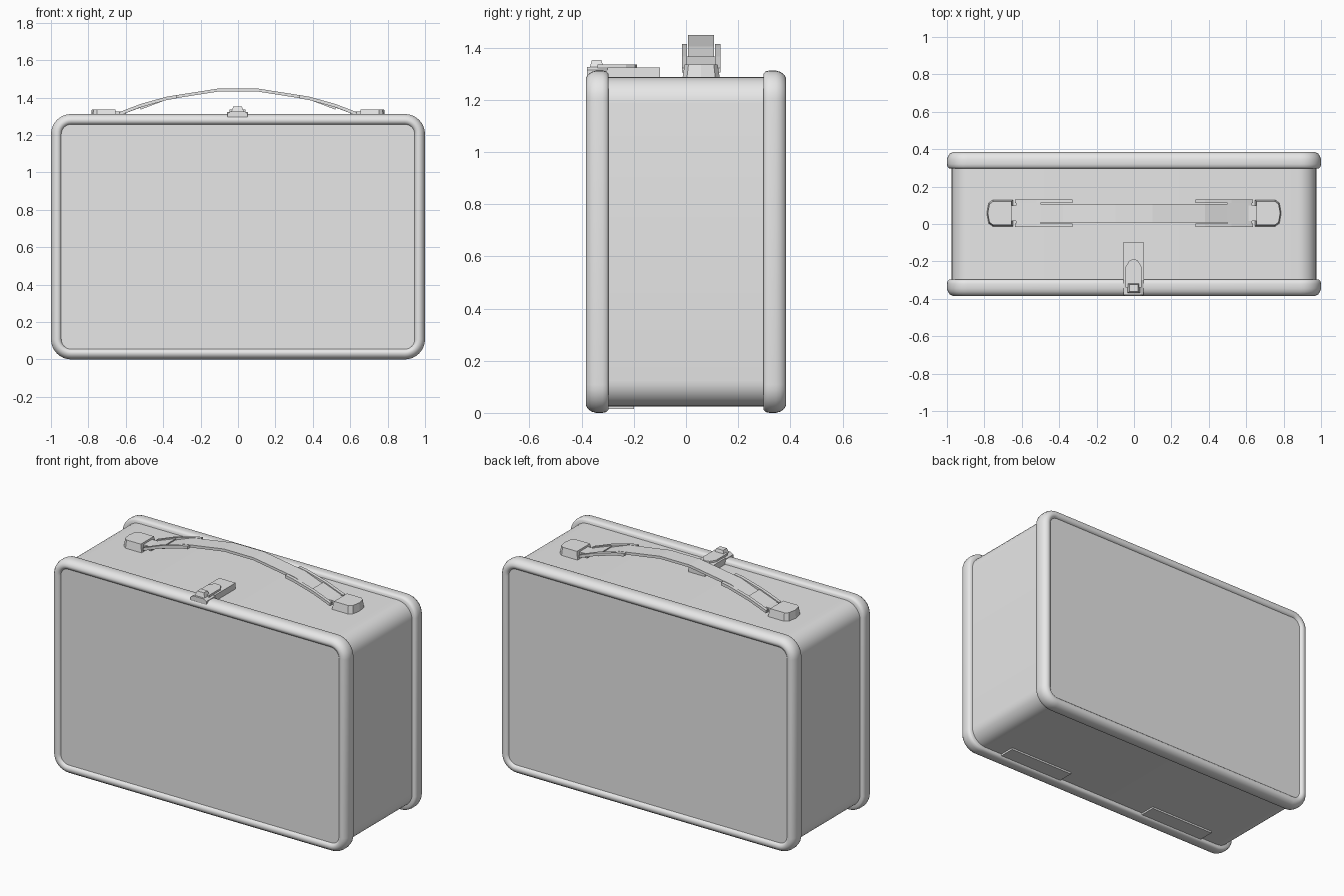
import bpy, bmesh, math

cube = bpy.data.objects.get("Cube")
if cube:
    bpy.data.objects.remove(cube, do_unlink=True)

metal = bpy.data.materials.new("light_grey_metal")
metal.use_nodes = True
GREY = (0.8, 0.8, 0.8, 1)
metal.diffuse_color = GREY
metal.node_tree.nodes["Principled BSDF"].inputs["Base Color"].default_value = GREY

HEIGHT = 1.312
HANDLE_Y = 0.058


def finish(name, bm, smooth=None):
    bmesh.ops.recalc_face_normals(bm, faces=bm.faces)
    mesh = bpy.data.meshes.new(name)
    bm.to_mesh(mesh)
    bm.free()
    obj = bpy.data.objects.new(name, mesh)
    bpy.context.collection.objects.link(obj)
    mesh.materials.append(metal)
    if smooth:
        bpy.ops.object.select_all(action='DESELECT')
        obj.select_set(True)
        bpy.context.view_layer.objects.active = obj
        bpy.ops.object.shade_smooth_by_angle(angle=math.radians(smooth))
    return obj


def rounded_outline(inset, radius, steps=8):
    """Rounded rectangle in x and z, inset from the outer silhouette."""
    w, h = 1 - inset - radius, HEIGHT / 2 - inset - radius
    pts = []
    for k, (sx, sz) in enumerate([(1, 1), (-1, 1), (-1, -1), (1, -1)]):
        for i in range(steps + 1):
            a = math.pi / 2 * (k + i / steps)
            pts.append((sx * w + radius * math.cos(a),
                        HEIGHT / 2 + sz * h + radius * math.sin(a)))
    return pts


def loft(name, sections, closed=False, smooth=35):
    """Join rounded outlines given as (inset, radius, y)."""
    bm = bmesh.new()
    rings = [[bm.verts.new((x, y, z)) for x, z in rounded_outline(i, r)]
             for i, r, y in sections]
    pairs = list(zip(rings, rings[1:]))
    if closed:
        pairs.append((rings[-1], rings[0]))
    else:
        bm.faces.new(rings[0])
        bm.faces.new(rings[-1])
    for a, b in pairs:
        n = len(a)
        for j in range(n):
            k = (j + 1) % n
            bm.faces.new((a[j], a[k], b[k], b[j]))
    return finish(name, bm, smooth)


def prism(name, pts, lo, hi, axis="y", taper=1.0):
    """Extrude a polygon along y or z, optionally shrinking the far end."""
    cx = sum(p[0] for p in pts) / len(pts)
    cy = sum(p[1] for p in pts) / len(pts)
    bm = bmesh.new()
    ends = []
    for level, f in ((lo, 1), (hi, taper)):
        ring = []
        for u, v in pts:
            u, v = cx + (u - cx) * f, cy + (v - cy) * f
            ring.append(bm.verts.new((u, level, v) if axis == "y" else (u, v, level)))
        bm.faces.new(ring)
        ends.append(ring)
    a, b = ends
    for j in range(len(a)):
        k = (j + 1) % len(a)
        bm.faces.new((a[j], a[k], b[k], b[j]))
    return finish(name, bm)


def box(name, x0, x1, y0, y1, z0, z1, taper=1.0):
    return prism(name, [(x0, y0), (x1, y0), (x1, y1), (x0, y1)], z0, z1, "z", taper)


def band(name, path, thick, y0, y1):
    """Bent strip that follows an x, z path."""
    return prism(name, path + [(x, z - thick) for x, z in reversed(path)], y0, y1)


# Case body
loft("case_body", [(0.025, 0.1, -0.32), (0.025, 0.1, 0.32)])

# Rolled rims and recessed panels, front and back
RIM = [(0.035, 0.297), (0.012, 0.297), (0.003, 0.305), (0, 0.32), (0, 0.345),
       (0.005, 0.362), (0.015, 0.376), (0.03, 0.384), (0.043, 0.382),
       (0.053, 0.374), (0.057, 0.362), (0.057, 0.33)]
for side, s in (("front", -1), ("back", 1)):
    loft(side + "_rim", [(i, 0.108 - i, s * y) for i, y in RIM], closed=True, smooth=50)
    loft(side + "_panel", [(0.05, 0.058, s * 0.325), (0.05, 0.058, s * 0.368)])

# Hinge plates under the case
for side, s in (("right", -1), ("left", 1)):
    x0, x1 = sorted((s * 0.31, s * 0.755))
    box(side + "_hinge", x0, x1, -0.31, -0.2, 0.014, 0.04)

# Latch: base plate, tongue, hook over the rim, and knob
box("latch_plate", -0.058, 0.054, -0.3, -0.1, 1.28, 1.324)
prism("latch_tongue", [(-0.045, -0.34), (0.041, -0.34), (0.041, -0.23), (0.02, -0.195),
                       (-0.002, -0.187), (-0.024, -0.195), (-0.045, -0.23)],
      1.32, 1.335, "z")
prism("latch_hook", [(-0.055, 1.296), (0.051, 1.296), (0.051, 1.315),
                     (0.035, 1.326), (-0.039, 1.326), (-0.055, 1.315)], -0.38, -0.295)
box("latch_knob", -0.037, 0.033, -0.37, -0.315, 1.32, 1.353, 0.65)

# Carry strap arched over the top
arch = [(0.52, 1.352), (0.38, 1.405), (0.24, 1.427), (0.1, 1.449)]
strap = [(-x, z) for x, z in arch] + arch[::-1]
band("handle_strap", strap, 0.016, HANDLE_Y - 0.05, HANDLE_Y + 0.05)

for side, s in (("right", -1), ("left", 1)):
    # End cap riveted to the case
    cap = [(0.645, -0.072), (0.755, -0.072), (0.778, -0.055), (0.788, 0),
           (0.778, 0.055), (0.755, 0.072), (0.645, 0.072)]
    prism(side + "_handle_cap", [(s * x, HANDLE_Y + y) for x, y in cap],
          1.28, 1.335, "z", 0.88)
    # Neck between cap and bracket
    x0, x1 = sorted((s * 0.6, s * 0.66))
    box(side + "_handle_neck", x0, x1, HANDLE_Y - 0.042, HANDLE_Y + 0.042, 1.3, 1.325)
    # Bracket rails along both sides of the strap, with a web between them
    rail = [(s * x, z) for x, z in
            [(0.635, 1.322), (0.52, 1.366), (0.38, 1.405), (0.33, 1.413)]]
    for edge, t in (("front", -1), ("back", 1)):
        y0, y1 = sorted((HANDLE_Y + t * 0.054, HANDLE_Y + t * 0.074))
        band(f"{side}_bracket_{edge}_rail", rail, 0.018, y0, y1)
    web = [(s * 0.63, 1.318), (s * 0.5, 1.366)]
    band(side + "_bracket_web", web, 0.012, HANDLE_Y - 0.056, HANDLE_Y + 0.056)
